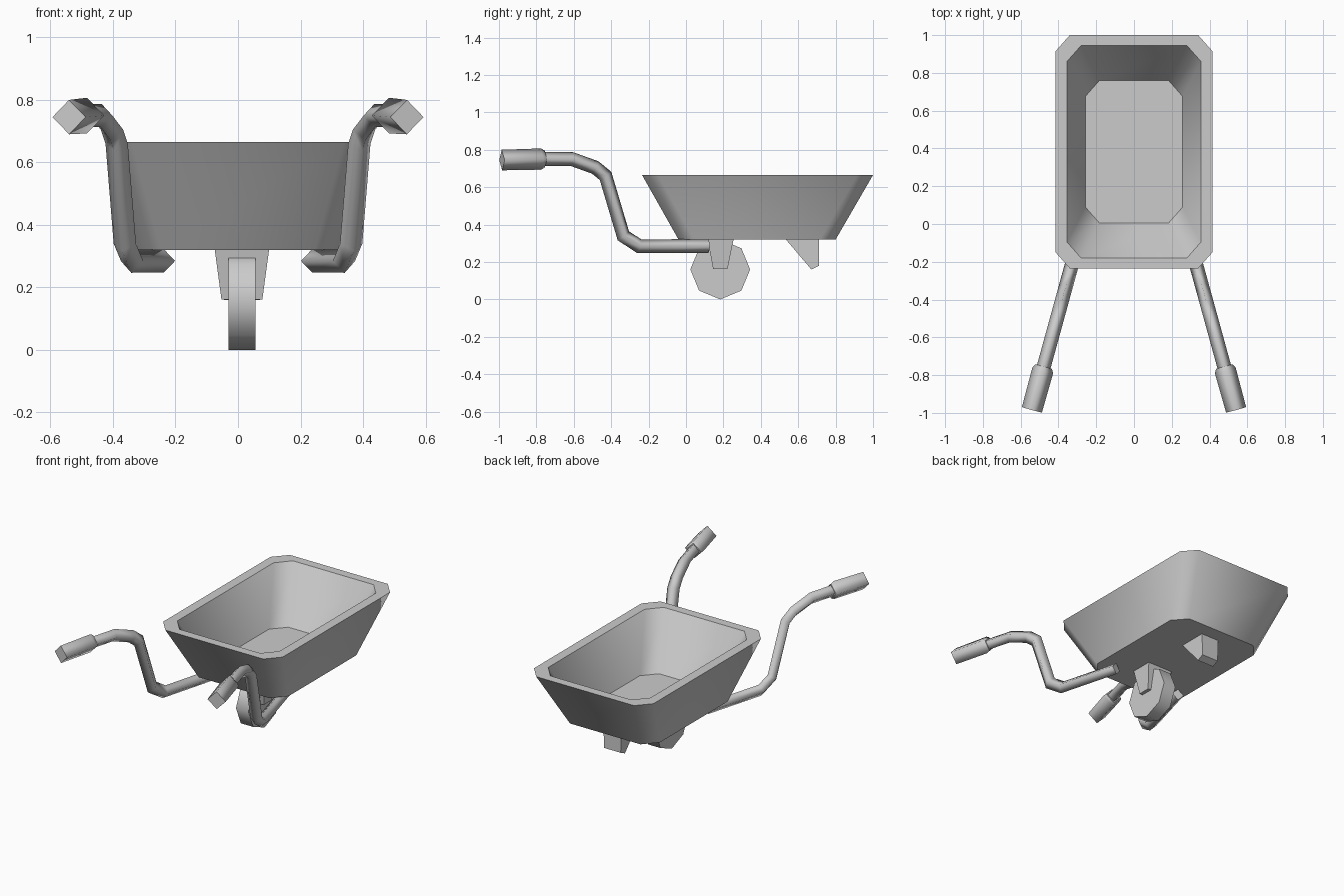
import bpy, bmesh
from math import sqrt, radians
from mathutils import Vector

if "Cube" in bpy.data.objects:
    bpy.data.objects.remove(bpy.data.objects["Cube"])


def make_object(name, bm, smooth_angle=None):
    bmesh.ops.recalc_face_normals(bm, faces=bm.faces)
    mesh = bpy.data.meshes.new(name)
    bm.to_mesh(mesh)
    bm.free()
    obj = bpy.data.objects.new(name, mesh)
    bpy.context.collection.objects.link(obj)
    if smooth_angle:
        bpy.ops.object.select_all(action='DESELECT')
        obj.select_set(True)
        bpy.context.view_layer.objects.active = obj
        bpy.ops.object.shade_smooth_by_angle(angle=radians(smooth_angle))
    return obj


def loft(rings, smooth_sides=False):
    """Skin a list of equal-length point rings and cap both ends."""
    bm = bmesh.new()
    loops = [[bm.verts.new(p) for p in ring] for ring in rings]
    n = len(loops[0])
    for a, b in zip(loops, loops[1:]):
        for i in range(n):
            j = (i + 1) % n
            bm.faces.new((a[i], a[j], b[j], b[i])).smooth = smooth_sides
    for cap in (bm.faces.new(loops[0]), bm.faces.new(loops[-1])):
        for e in cap.edges:
            e.smooth = False
    return bm


def chamfered(x, y0, y1, z, cx=0.075, cy=0.085):
    """Rectangle with cut corners."""
    return [(x - cx, y0, z), (x, y0 + cy, z), (x, y1 - cy, z), (x - cx, y1, z),
            (-x + cx, y1, z), (-x, y1 - cy, z), (-x, y0 + cy, z), (-x + cx, y0, z)]


def rect(x0, x1, y0, y1, z0, z1=None):
    """Four-point ring; z1 is the height of the rear edge."""
    z1 = z0 if z1 is None else z1
    return [(x0, y0, z0), (x1, y0, z0), (x1, y1, z1), (x0, y1, z1)]


# Tub: outer wall up, over the flat rim, down to the inner floor
make_object("tub", loft([
    chamfered(0.32, -0.04, 0.80, 0.32),
    chamfered(0.415, -0.235, 1.0, 0.665),
    chamfered(0.355, -0.18, 0.945, 0.665),
    chamfered(0.258, 0.005, 0.76, 0.345)]), 50)

# Handles: diamond section swept along a bent path lying in a splayed plane
SPLAY = 0.275
SIDE = Vector((1, SPLAY, 0)).normalized()


def sweep(name, path):
    """path holds (y, z, radius); a mirrored copy makes the other side."""
    pts = [Vector((0.27 - SPLAY * y, y, z)) for y, z, r in path]
    rings = []
    for i, p in enumerate(pts):
        before = (p - pts[i - 1]).normalized() if i else None
        after = (pts[i + 1] - p).normalized() if i < len(pts) - 1 else None
        t1, t2 = before or after, after or before
        up = SIDE.cross((t1 + t2).normalized())
        r = path[i][2]
        miter = r / sqrt((1 + t1.dot(t2)) / 2)
        rings.append([p + SIDE * r, p + up * miter, p - SIDE * r, p - up * miter])
    obj = make_object(name, loft(rings, True))
    mirror = obj.modifiers.new("mirror", 'MIRROR')
    mirror.use_mirror_merge = False


R = 0.037
sweep("handle_bars", [(0.12, 0.285, R), (-0.25, 0.284, R), (-0.335, 0.34, R),
                      (-0.43, 0.66, R), (-0.485, 0.705, R), (-0.61, 0.75, R),
                      (-0.78, 0.75, R)])
sweep("handle_grips", [(-0.755, 0.75, 0.045), (-0.775, 0.75, 0.057),
                       (-0.984, 0.745, 0.055)])

# Wheel: eight-sided disc
bm = bmesh.new()
bmesh.ops.create_cone(bm, cap_ends=True, segments=8, radius1=0.16, radius2=0.16, depth=0.086)
for v in bm.verts:
    x, y, z = v.co
    v.co = (z + 0.013, x + 0.183, y + 0.16)
make_object("wheel", bm, 50)

# Wheel bracket: tapered block
make_object("wheel_bracket", loft([
    rect(-0.075, 0.10, 0.115, 0.255, 0.325),
    rect(-0.053, 0.078, 0.145, 0.222, 0.162)]))

# Rear foot: wedge with a small slanted sole
make_object("rear_foot", loft([
    rect(-0.05, 0.075, 0.53, 0.712, 0.325),
    rect(-0.045, 0.07, 0.67, 0.712, 0.16, 0.18)]))
